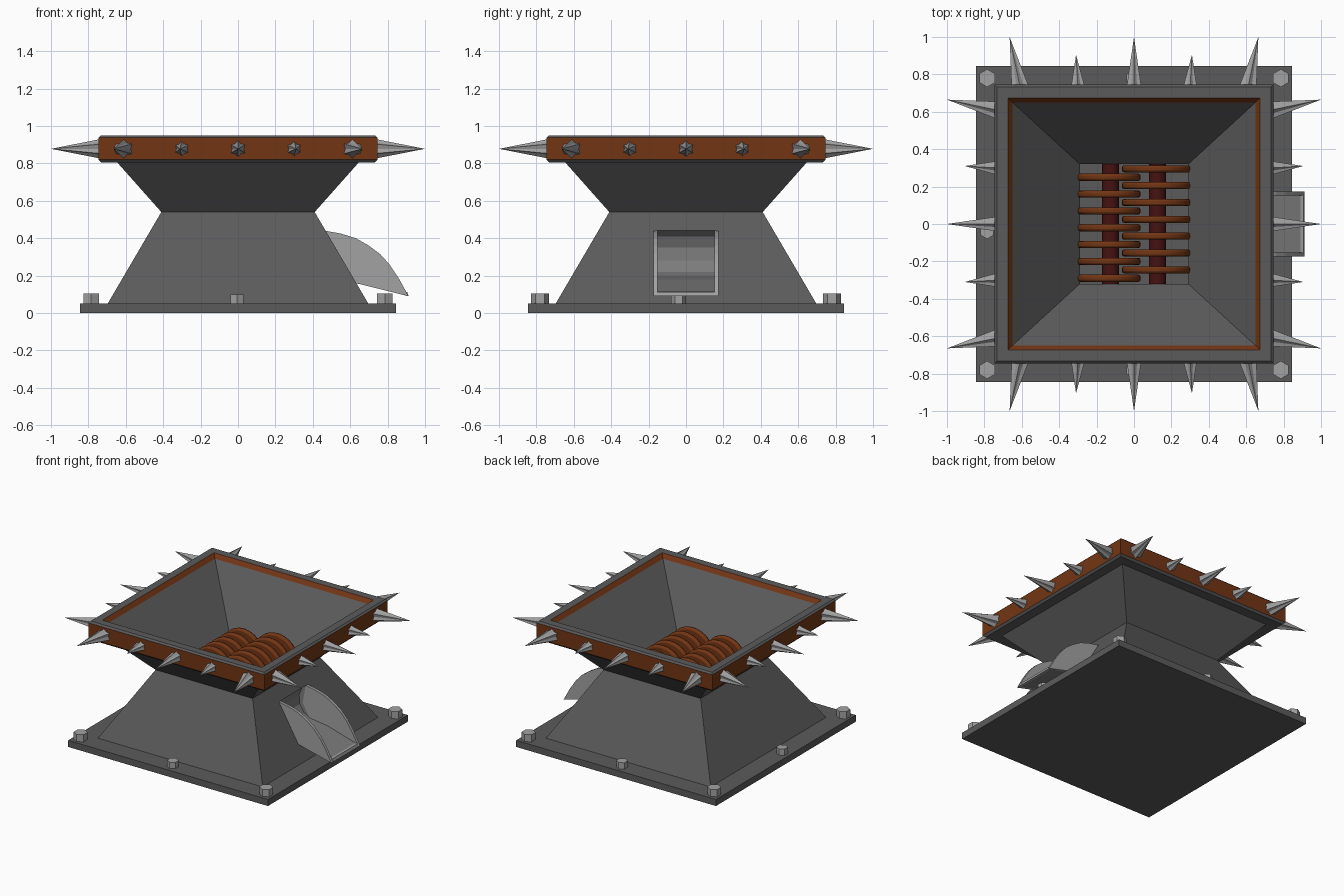
import bpy, bmesh, math
from mathutils import Vector

if "Cube" in bpy.data.objects:
    bpy.data.objects.remove(bpy.data.objects["Cube"])


def mat(name, r, g, b):
    m = bpy.data.materials.new(name)
    m.diffuse_color = (r, g, b, 1)
    m.use_nodes = True
    m.node_tree.nodes["Principled BSDF"].inputs["Base Color"].default_value = m.diffuse_color
    return m


DARK = mat("dark iron", 0.105, 0.105, 0.105)
RUST = mat("rust orange", 0.17, 0.036, 0.007)
LIGHT = mat("light steel", 0.36, 0.36, 0.36)
LINER = mat("grey steel", 0.2, 0.2, 0.2)
AXLE = mat("dark red", 0.06, 0.006, 0.006)


def finish(bm, name, mats):
    bmesh.ops.recalc_face_normals(bm, faces=bm.faces[:])
    me = bpy.data.meshes.new(name)
    bm.to_mesh(me)
    bm.free()
    for m in mats:
        me.materials.append(m)
    ob = bpy.data.objects.new(name, me)
    bpy.context.collection.objects.link(ob)
    return ob


def loft(name, rings, mats, mat_ids):
    """Stack of rectangles (half x, half y, z), capped at both ends."""
    bm = bmesh.new()
    loops = [[bm.verts.new((sx * hx, sy * hy, z)) for sx, sy in
              ((-1, -1), (1, -1), (1, 1), (-1, 1))] for hx, hy, z in rings]
    for a, b, mi in zip(loops, loops[1:], mat_ids):
        for i in range(4):
            j = (i + 1) % 4
            bm.faces.new((a[i], a[j], b[j], b[i])).material_index = mi
    bm.faces.new(loops[0])
    bm.faces.new(loops[-1])
    return finish(bm, name, mats)


def prism(name, pts, y0, y1, mats, mi=0):
    """Outline in x, z extruded along y."""
    bm = bmesh.new()
    a = [bm.verts.new((x, y0, z)) for x, z in pts]
    b = [bm.verts.new((x, y1, z)) for x, z in pts]
    bm.faces.new(a)
    bm.faces.new(b)
    for i in range(len(pts)):
        j = (i + 1) % len(pts)
        bm.faces.new((a[i], a[j], b[j], b[i]))
    for f in bm.faces:
        f.material_index = mi
    return finish(bm, name, mats)


def cylinder(name, r, depth, loc, m, sides, along_y=False):
    bpy.ops.mesh.primitive_cylinder_add(
        vertices=sides, radius=r, depth=depth, location=loc,
        rotation=(math.pi / 2 if along_y else 0, 0, 0))
    ob = bpy.context.object
    ob.name = name
    ob.data.materials.append(m)
    return ob


# base plate
loft("base_plate", [(.845, .845, 0), (.845, .845, .05)], [DARK], [0])

# pedestal, hopper, rim and inner shaft in one shell
rings = [(.70, .70, .045), (.41, .41, .54), (.65, .65, .81), (.73, .73, .805),
         (.745, .745, .82), (.745, .745, .938), (.733, .733, .95),
         (.675, .675, .95), (.65, .65, .92), (.29, .32, .54), (.29, .32, .41)]
body = loft("hopper_body", rings, [DARK, RUST, LINER],
            [0, 0, 0, 0, 1, 0, 0, 1, 0, 0])

# curved recess behind the chute
recess = [(.63, .16), (.52, .19), (.45, .22), (.41, .28), (.405, .35),
          (.43, .41), (.465, .44), (.9, .44), (.9, .1)]
cutter = prism("chute_cutter", recess, -.16, .16, [DARK, RUST, LINER], 2)
mod = body.modifiers.new("recess", 'BOOLEAN')
mod.operation = 'DIFFERENCE'
mod.solver = 'EXACT'
mod.object = cutter
bpy.context.view_layer.objects.active = body
bpy.ops.object.modifier_apply(modifier=mod.name)
bpy.data.objects.remove(cutter)

# chute side walls and floor
wall = [(.465, .44), (.55, .425), (.63, .40), (.70, .36), (.76, .315), (.81, .26),
        (.86, .185), (.912, .09), (.65, .155), (.5, .19), (.44, .3)]
for side, s in (("front", -1), ("back", 1)):
    prism("chute_wall_" + side, wall, s * .153, s * .175, [LIGHT])
prism("chute_floor", [(.895, .094), (.895, .11), (.65, .18), (.5, .2), (.5, .18),
                      (.65, .155)], -.155, .155, [LINER])
prism("chute_lip", [(.912, .09), (.905, .112), (.89, .115), (.89, .095)],
      -.155, .155, [LIGHT])

# bolts round the plate
for ix in (-1, 0, 1):
    for iy in (-1, 0, 1):
        if ix or iy:
            r = .048 if ix and iy else .04
            top = .105 if ix and iy else .098
            x = ix * .785 if ix else -.005
            y = iy * .78 if iy else -.04
            cylinder("bolt", r, top - .045, (x, y, (top + .045) / 2), LIGHT, 6)

# rollers with interleaved crushing discs
for name, cx, y0, r in (("left", -.135, .25, .17), ("right", .12, .295, .185)):
    cylinder(name + "_axle", .045, .64, (-.125 if cx < 0 else .125, 0, .5), AXLE, 16, True)
    for i in range(7):
        d = cylinder(name + "_disc", r, .038, (cx, y0 - i * .09, .505), RUST, 32, True)
        b = d.modifiers.new("rounded", 'BEVEL')
        b.width = .012
        b.segments = 2
        bpy.ops.object.shade_smooth_by_angle(angle=math.radians(50))


def spike(base, tip, r):
    """Fluted spike from a star-shaped foot to a point."""
    bm = bmesh.new()
    q = (tip - base).to_track_quat('Z', 'Y')
    ring = []
    for i in range(12):
        a = i * math.pi / 6
        rr = r * (1 if i % 2 else .72)
        ring.append(bm.verts.new(base + q @ Vector((rr * math.cos(a), rr * math.sin(a), 0))))
    point = bm.verts.new(tip)
    bm.faces.new(ring)
    for i in range(12):
        bm.faces.new((ring[i], ring[(i + 1) % 12], point))
    finish(bm, "rim_spike", [LIGHT])


# five spikes per rim side
for k in range(4):
    c, s = (1, 0, -1, 0)[k], (0, 1, 0, -1)[k]
    for u0, u1, reach, r in ((-.61, -.665, 1, .052), (-.3, -.31, .905, .042),
                             (0, 0, 1, .045), (.3, .31, .905, .042),
                             (.61, .665, 1, .052)):
        foot = Vector((c * .735 - s * u0, s * .735 + c * u0, .878))
        tip = Vector((c * reach - s * u1, s * reach + c * u1, .878))
        spike(foot, tip, r)
